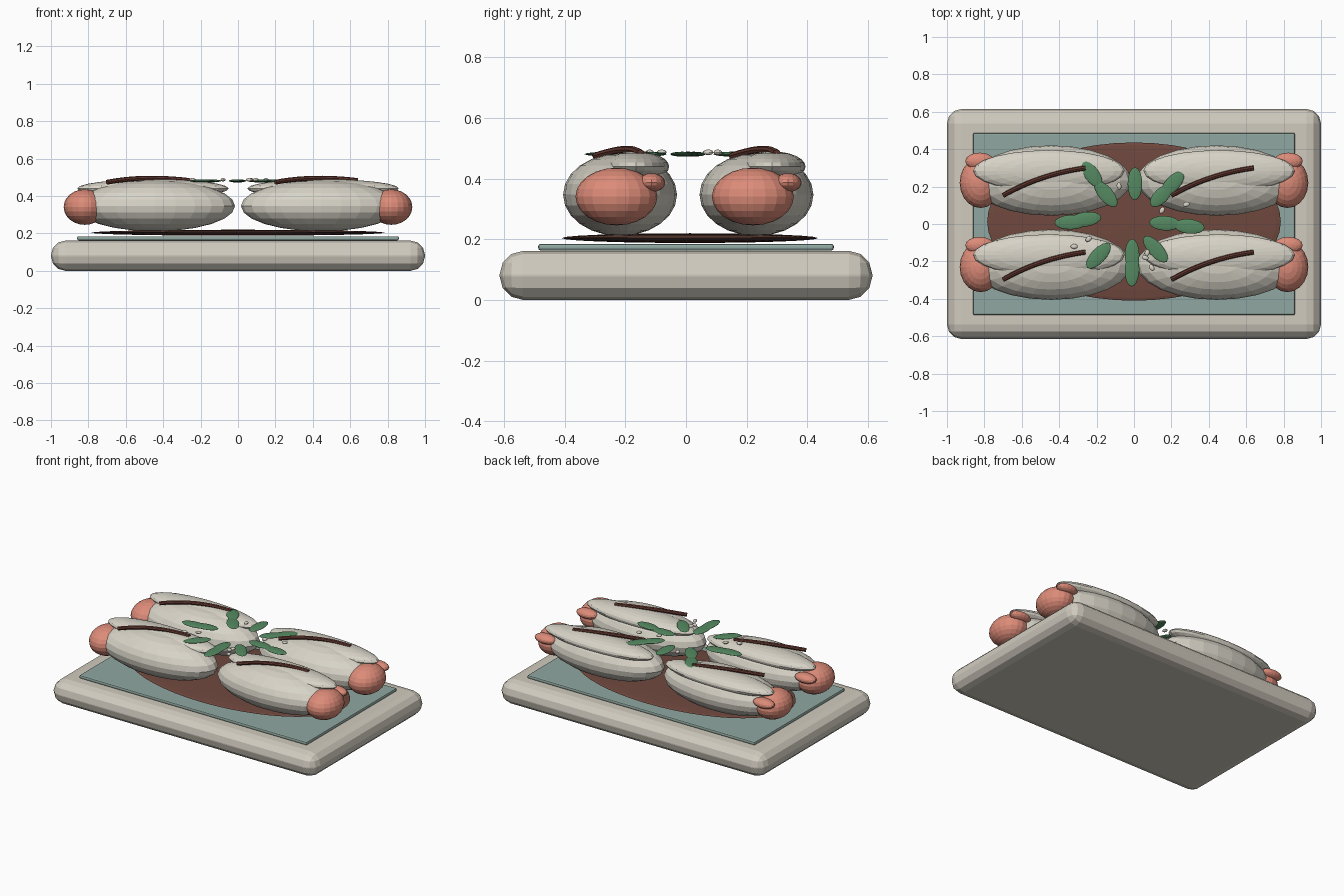
import bpy, bmesh, math
from mathutils import Matrix, Vector

if "Cube" in bpy.data.objects:
    bpy.data.objects.remove(bpy.data.objects["Cube"])


def material(name, rgb):
    m = bpy.data.materials.new(name)
    m.diffuse_color = (*rgb, 1)
    m.use_nodes = True
    m.node_tree.nodes["Principled BSDF"].inputs["Base Color"].default_value = m.diffuse_color
    return m


STONE = material("warm stone", (0.64, 0.60, 0.52))
RICE = material("rice cream", (0.68, 0.65, 0.57))
TEAL = material("muted teal", (0.28, 0.39, 0.355))
BROWN = material("sauce brown", (0.16, 0.065, 0.048))
GLAZE = material("dark glaze", (0.12, 0.038, 0.028))
PINK = material("salmon pink", (0.72, 0.26, 0.19))
GREEN = material("leaf green", (0.09, 0.25, 0.12))


def finish(name, bm, mat):
    me = bpy.data.meshes.new(name)
    bm.to_mesh(me)
    bm.free()
    me.materials.append(mat)
    ob = bpy.data.objects.new(name, me)
    bpy.context.collection.objects.link(ob)
    return ob


def ellipsoid(name, loc, radii, mat, turn=0, seg=24, rings=12):
    bm = bmesh.new()
    mtx = (Matrix.Translation(loc) @ Matrix.Rotation(math.radians(turn), 4, 'Z')
           @ Matrix.Diagonal((*radii, 1)))
    bmesh.ops.create_uvsphere(bm, u_segments=seg, v_segments=rings, radius=1, matrix=mtx)
    return finish(name, bm, mat)


def slab(name, loc, size, bevel, segments, mat):
    bm = bmesh.new()
    mtx = Matrix.Translation(loc) @ Matrix.Diagonal((*size, 1))
    bmesh.ops.create_cube(bm, size=1, matrix=mtx)
    bmesh.ops.bevel(bm, geom=bm.edges[:], offset=bevel, segments=segments,
                    profile=0.5, affect='EDGES')
    return finish(name, bm, mat)


def tube(name, points, radius, mat, steps=10, sides=8):
    # quadratic path through start, control and end
    a, b, c = (Vector(p) for p in points)
    bm = bmesh.new()
    loops = []
    for i in range(steps + 1):
        t = i / steps
        p = a * (1 - t) ** 2 + b * 2 * t * (1 - t) + c * t * t
        d = ((b - a) * (1 - t) + (c - b) * t).normalized()
        side = d.cross(Vector((0, 0, 1))).normalized()
        up = side.cross(d)
        loops.append([bm.verts.new(p + radius * (math.cos(k) * side + math.sin(k) * up))
                      for k in (math.tau * j / sides for j in range(sides))])
    for l0, l1 in zip(loops, loops[1:]):
        for j in range(sides):
            k = (j + 1) % sides
            bm.faces.new((l0[j], l0[k], l1[k], l1[j]))
    bm.faces.new(loops[0])
    bm.faces.new(loops[-1])
    bmesh.ops.recalc_face_normals(bm, faces=bm.faces[:])
    return finish(name, bm, mat)


# serving board, inset mat and sauce pool
slab("board", (0, 0, 0.081), (2.0, 1.23, 0.162), 0.078, 3, STONE)
slab("mat", (0, 0, 0.174), (1.72, 0.975, 0.022), 0.008, 2, TEAL)
ellipsoid("sauce_pool", (0, 0.013, 0.204), (0.785, 0.423, 0.016), BROWN, seg=48)

# four filled rolls: body, top fold, filling at the outer end and glaze streak
for side in (-1, 1):
    for y in (-0.2175, 0.2325):
        tag = ("left" if side < 0 else "right") + ("_front" if y < 0 else "_rear")
        ellipsoid("roll_body_" + tag, (side * 0.443, y, 0.347), (0.427, 0.188, 0.136), RICE)
        ellipsoid("roll_fold_" + tag, (side * 0.455, y + 0.052, 0.44),
                  (0.405, 0.11, 0.05), RICE)
        ellipsoid("filling_" + tag, (side * 0.82, y - 0.012, 0.341),
                  (0.112, 0.135, 0.095), PINK, seg=20)
        ellipsoid("filling_tip_" + tag, (side * 0.825, y + 0.104, 0.387),
                  (0.077, 0.045, 0.031), PINK, seg=16, rings=10)
        x = -0.7 if side < 0 else 0.2
        tube("glaze_streak_" + tag, ((x, y - 0.08, 0.474), (x + 0.2, y + 0.035, 0.512),
                                     (x + 0.44, y + 0.067, 0.483)), 0.013, GLAZE)

# scattered leaves: x, y, half length, turn
leaves = [(-0.225, 0.265, 0.08, -55), (-0.15, 0.16, 0.085, -50), (0.005, 0.215, 0.088, 90),
          (0.205, 0.213, 0.085, 48), (0.145, 0.15, 0.075, 45), (-0.335, 0.01, 0.09, 3),
          (-0.26, 0.025, 0.085, 8), (0.165, 0.004, 0.083, -3), (0.295, -0.013, 0.083, -6),
          (-0.19, -0.17, 0.088, 47), (-0.01, -0.165, 0.085, 90), (-0.01, -0.245, 0.09, 88),
          (0.115, -0.135, 0.09, -48)]
for i, (x, y, r, turn) in enumerate(leaves):
    ellipsoid(f"leaf_{i}", (x, y, 0.481), (r, 0.039, 0.008), GREEN, turn, 16, 8)

# loose grains
grains = [(-0.32, -0.12), (-0.243, -0.08), (0.07, -0.155), (0.095, -0.233),
          (0.06, -0.18), (0.28, 0.105), (0.15, 0.073), (-0.08, 0.203)]
for i, (x, y) in enumerate(grains):
    ellipsoid(f"grain_{i}", (x, y, 0.487), (0.019, 0.013, 0.009), RICE, i * 40, 12, 8)
